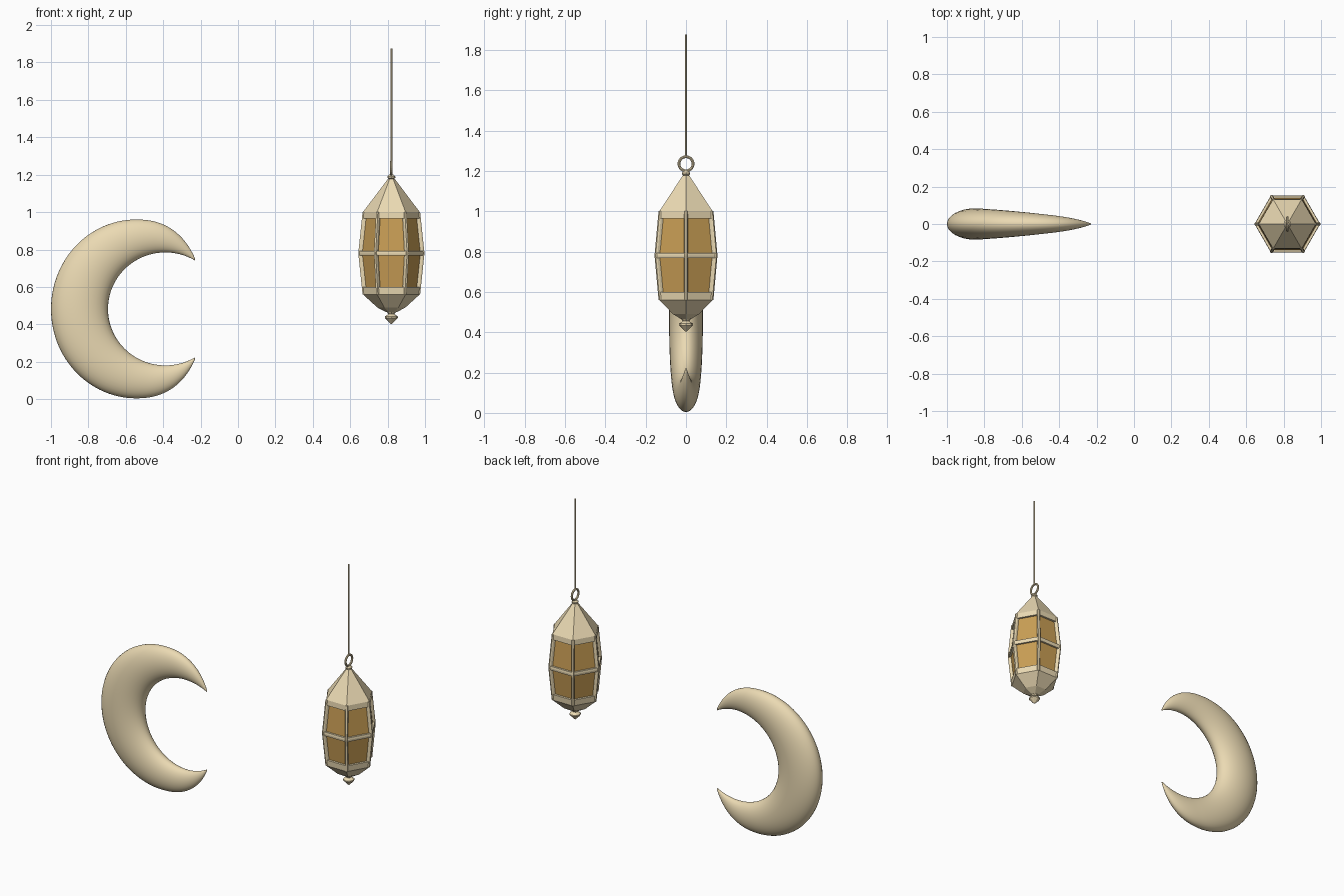
import bpy, bmesh
from math import sin, cos, pi, radians, copysign
from mathutils import Vector

if "Cube" in bpy.data.objects:
    bpy.data.objects.remove(bpy.data.objects["Cube"])


def material(name, color):
    m = bpy.data.materials.new(name)
    m.diffuse_color = (*color, 1)
    m.use_nodes = True
    m.node_tree.nodes["Principled BSDF"].inputs["Base Color"].default_value = m.diffuse_color
    return m


gold = material("gold", (0.83, 0.70, 0.45))
amber = material("amber_glass", (0.58, 0.34, 0.09))
LX = 0.82  # lantern axis


def finish(name, bm, mat, smooth=False):
    bmesh.ops.remove_doubles(bm, verts=bm.verts, dist=1e-5)
    bmesh.ops.recalc_face_normals(bm, faces=bm.faces)
    me = bpy.data.meshes.new(name)
    bm.to_mesh(me)
    bm.free()
    me.materials.append(mat)
    for p in me.polygons:
        p.use_smooth = smooth
    ob = bpy.data.objects.new(name, me)
    bpy.context.collection.objects.link(ob)
    return ob


def bridge(bm, rings, closed=False):
    n = len(rings[0])
    pairs = list(zip(rings, rings[1:])) + ([(rings[-1], rings[0])] if closed else [])
    for a, b in pairs:
        for i in range(n):
            j = (i + 1) % n
            bm.faces.new((a[i], a[j], b[j], b[i]))


def lathe(name, profile, mat, sides=6, closed=False, smooth=False):
    """Revolve (radius, z) points about the lantern axis."""
    bm = bmesh.new()
    rings = [[bm.verts.new((LX + r * cos(2 * pi * i / sides), r * sin(2 * pi * i / sides), z))
              for i in range(sides)] for r, z in profile]
    bridge(bm, rings, closed)
    if not closed:
        bm.faces.new(rings[0])
        bm.faces.new(rings[-1])
    return finish(name, bm, mat, smooth)


# Crescent moon: elliptical sections between an outer and an inner arc
def power(v, e):
    return copysign(abs(v) ** e, v)


bm = bmesh.new()
N, M, CZ = 96, 32, 0.4825
rings = []
for k in range(N + 1):
    t = k / N
    a = radians(31.2 + t * (360 - 2 * 31.2))
    b = radians(59 + t * (360 - 2 * 59))
    right = cos(a) > 0
    e = 2 / 2.3 if right else 1
    outer = Vector((-0.545 + (0.361 if right else 0.455) * power(cos(a), e), 0,
                    CZ + 0.478 * power(sin(a), e)))
    inner = Vector((-0.388 + 0.307 * cos(b), 0, CZ + 0.302 * sin(b)))
    mid, half = (outer + inner) / 2, (outer - inner) / 2
    h = 0.55 * half.length
    rings.append([bm.verts.new(mid + half * cos(2 * pi * i / M) + Vector((0, h * sin(2 * pi * i / M), 0)))
                  for i in range(M)])
bridge(bm, rings)
bm.faces.new(rings[0])
bm.faces.new(rings[-1])
finish("crescent", bm, gold, True)

# Lantern body: hexagonal roof, base and bands
lathe("roof", [(0.15, 0.985), (0.152, 1.0), (0.018, 1.178)], gold)
lathe("base", [(0.15, 0.575), (0.152, 0.56), (0.075, 0.49), (0.028, 0.465)], gold)
lathe("top_band", [(0.152, 1.0), (0.155, 0.965), (0.135, 0.965), (0.132, 1.0)], gold, closed=True)
lathe("bottom_band", [(0.152, 0.56), (0.156, 0.6), (0.136, 0.6), (0.132, 0.56)], gold, closed=True)
lathe("middle_band", [(0.174, 0.793), (0.176, 0.78), (0.174, 0.767), (0.155, 0.767), (0.155, 0.793)],
      gold, closed=True)
lathe("glass", [(0.136, 0.57), (0.161, 0.78), (0.136, 0.99)], amber)

# Corner posts: six bent bars following the hexagon edges
bm = bmesh.new()
for k in range(6):
    c = Vector((cos(k * pi / 3), sin(k * pi / 3), 0))
    s = Vector((-c.y, c.x, 0)) * 0.009
    rings = []
    for r, z in ((0.152, 0.56), (0.175, 0.78), (0.152, 1.0)):
        p = Vector((LX, 0, z))
        rings.append([bm.verts.new(p + c * (r + d) + s * w)
                      for d, w in ((0.002, -0.6), (0.002, 0.6), (-0.006, 1), (-0.02, 1), (-0.02, -1), (-0.006, -1))])
    bridge(bm, rings)
    bm.faces.new(rings[0])
    bm.faces.new(rings[-1])
finish("corner_posts", bm, gold)

# Bottom finial, top neck and hanging rod
lathe("finial", [(0.028, 0.47), (0.016, 0.455), (0.035, 0.442), (0.035, 0.434), (0.004, 0.403)], gold, 8)
lathe("neck", [(0.018, 1.165), (0.014, 1.178), (0.021, 1.183), (0.021, 1.19), (0.012, 1.2)], gold, 8)
lathe("hanging_rod", [(0.005, 1.265), (0.005, 1.875)], gold, 8)

# Hanging ring, standing in the side plane
bpy.ops.mesh.primitive_torus_add(location=(LX, 0, 1.235), rotation=(0, pi / 2, 0), major_radius=0.035,
                                 minor_radius=0.007, major_segments=24, minor_segments=8)
ring = bpy.context.object
ring.name = "hanging_ring"
ring.data.materials.append(gold)
